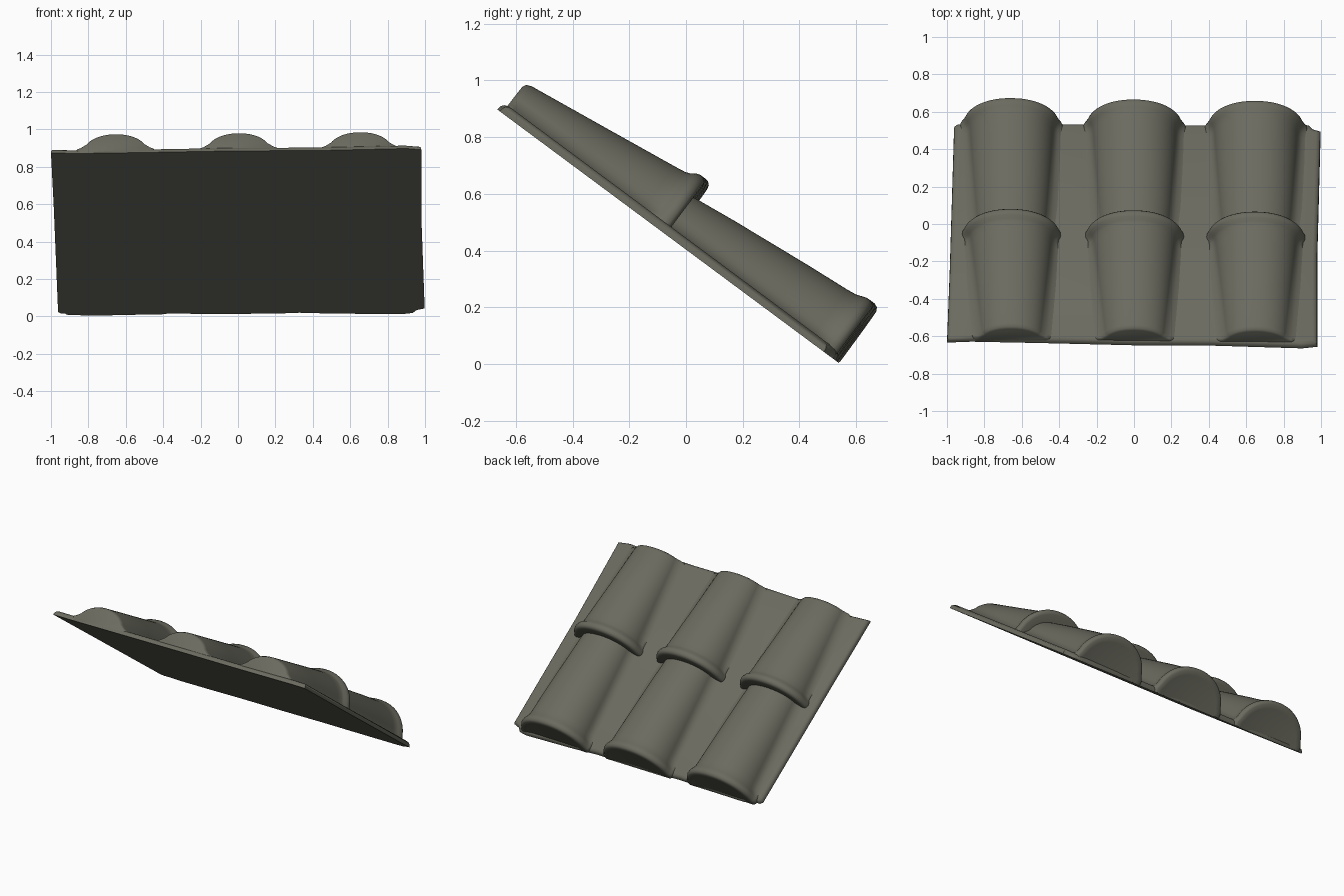
import bpy, bmesh, math

if "Cube" in bpy.data.objects:
    bpy.data.objects.remove(bpy.data.objects["Cube"])

clay = bpy.data.materials.new("weathered grey clay")
clay.diffuse_color = (0.145, 0.145, 0.115, 1)
clay.use_nodes = True
clay.node_tree.nodes["Principled BSDF"].inputs["Base Color"].default_value = clay.diffuse_color


def place(x, s, h):
    """Roof coordinates (across, down the slope, height off the slope) to world."""
    s -= 0.014 * x
    return (x, -0.655 + 0.803 * s + 0.596 * h, 0.89 - 0.596 * s + 0.803 * h)


def finish(name, bm, angle=40):
    bmesh.ops.recalc_face_normals(bm, faces=bm.faces)
    me = bpy.data.meshes.new(name)
    bm.to_mesh(me)
    bm.free()
    me.materials.append(clay)
    ob = bpy.data.objects.new(name, me)
    bpy.context.collection.objects.link(ob)
    bpy.ops.object.select_all(action='DESELECT')
    ob.select_set(True)
    bpy.context.view_layer.objects.active = ob
    bpy.ops.object.shade_smooth_by_angle(angle=math.radians(angle))
    return ob


# thin base sheet with a slightly uneven outline and softened upper edge
outline = [(-1, 0.012), (-0.985, 0.5), (-0.962, 1.44), (-0.945, 1.455), (-0.89, 1.455),
           (-0.83, 1.475), (-0.6, 1.473), (-0.33, 1.462), (0, 1.472), (0.33, 1.465),
           (0.5, 1.475), (0.88, 1.485), (0.935, 1.475), (0.955, 1.45), (0.998, 1.435),
           (0.98, 0.6), (0.98, 0.012), (0.9, 0.0), (0.4, 0.012), (0, 0.008), (-0.5, 0.016), (-0.87, 0.02)]
bm = bmesh.new()
levels = []
for h, inset in ((0, 0), (0.016, 0.002), (0.027, 0.01), (0.033, 0.026)):
    ring = []
    for x, s in outline:
        k = 1 - inset
        ring.append(bm.verts.new(place(x * k, 0.74 + (s - 0.74) * (1 - inset * 1.35), h)))
    levels.append(ring)
n = len(outline)
for a, b in zip(levels, levels[1:]):
    for i in range(n):
        j = (i + 1) % n
        bm.faces.new((a[i], a[j], b[j], b[i]))
bm.faces.new(levels[0])
bm.faces.new(levels[-1])
finish("base_sheet", bm)


def section(bm, xc, s, w, H, flare):
    """Arched cross-section with small flared feet blending into the sheet."""
    t0 = math.asin(0.06 / H)
    pts = [(w + flare, 0.004), (w + flare, 0.032), (w + flare * 0.35, 0.041)]
    N = 26
    for i in range(N + 1):
        t = t0 + (math.pi - 2 * t0) * i / N
        c = math.cos(t)
        pts.append((math.copysign(w * abs(c) ** 0.95, c), H * math.sin(t) ** 0.95))
    pts += [(-x, h) for x, h in reversed(pts[:3])]
    return [bm.verts.new(place(xc + x, s, h)) for x, h in pts]


# tapered barrel tile ending in a rolled lip: (slope position, half width, height, foot flare)
def barrel(name, xc, rows):
    bm = bmesh.new()
    rings = [section(bm, xc, *r) for r in rows]
    for a, b in zip(rings, rings[1:]):
        for i in range(len(a) - 1):
            bm.faces.new((a[i], a[i + 1], b[i + 1], b[i]))
        bm.faces.new((a[-1], a[0], b[0], b[-1]))
    bm.faces.new(rings[0])
    bm.faces.new(rings[-1])
    finish(name, bm, 50)


upper = [(0.02, 0.165, 0.118, 0.025), (0.026, 0.174, 0.13, 0.03), (0.045, 0.18, 0.138, 0.035),
         (0.35, 0.203, 0.177, 0.035), (0.62, 0.226, 0.212, 0.025), (0.66, 0.231, 0.218, 0.02),
         (0.678, 0.24, 0.225, 0.012), (0.693, 0.255, 0.237, 0.005), (0.71, 0.261, 0.242, 0.003),
         (0.726, 0.26, 0.239, 0.002), (0.736, 0.252, 0.23, 0.002), (0.739, 0.24, 0.217, 0.002),
         (0.737, 0.2, 0.165, 0.002)]
lower = [(0.66, 0.193, 0.155, 0.03), (0.9, 0.208, 0.183, 0.04), (1.2, 0.226, 0.212, 0.035),
         (1.37, 0.235, 0.226, 0.03), (1.40, 0.239, 0.23, 0.028), (1.42, 0.248, 0.237, 0.022),
         (1.437, 0.258, 0.243, 0.015), (1.453, 0.261, 0.244, 0.01), (1.468, 0.255, 0.238, 0.008),
         (1.475, 0.244, 0.226, 0.006), (1.473, 0.215, 0.195, 0.006), (1.468, 0.17, 0.15, 0.006)]

for label, x in (("left", -0.655), ("middle", 0.003), ("right", 0.652)):
    barrel("upper_tile_" + label, x, upper)
    barrel("lower_tile_" + label, x, lower)
